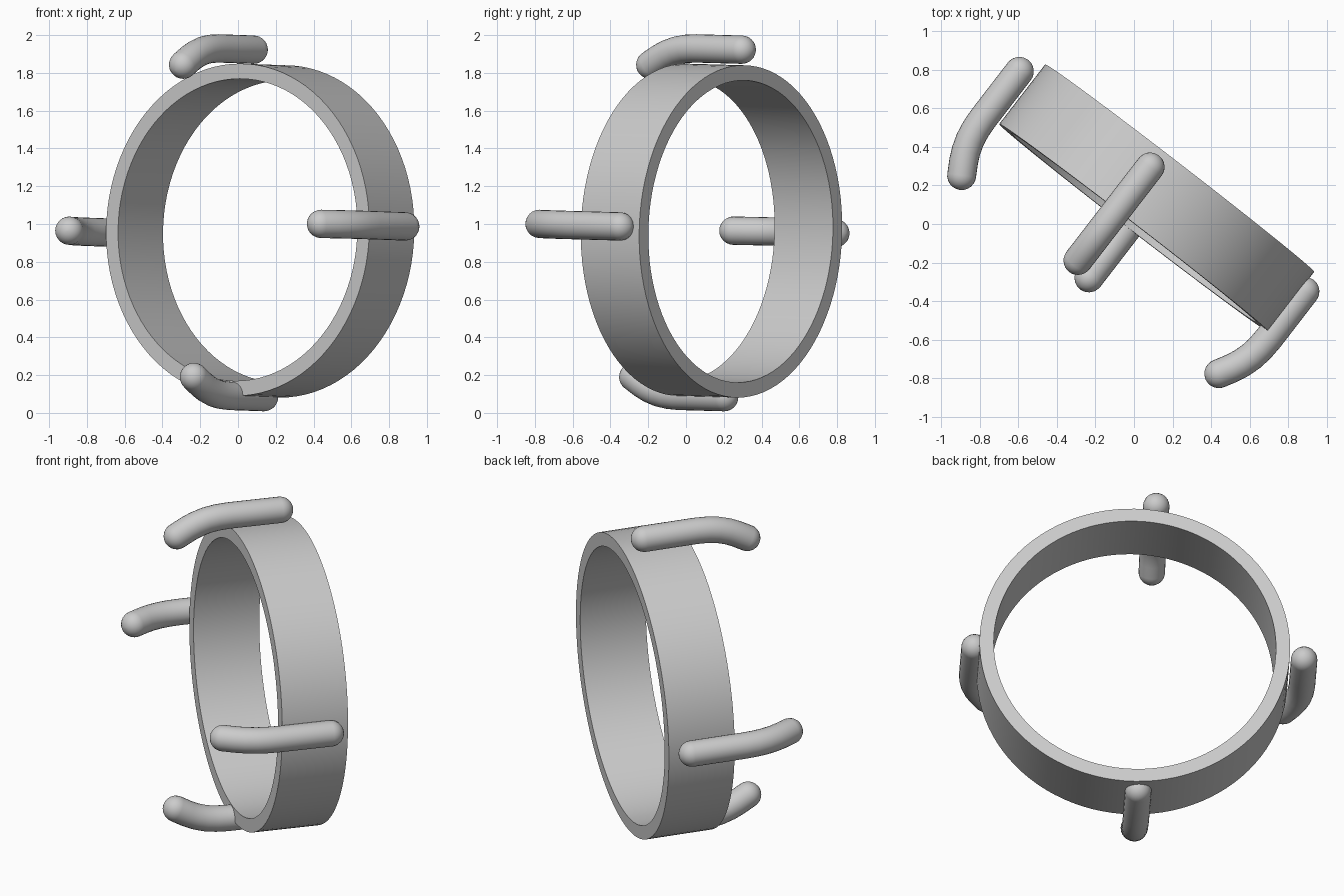
import bpy, bmesh
from math import sin, cos, pi
from mathutils import Vector, Matrix

if "Cube" in bpy.data.objects:
    bpy.data.objects.remove(bpy.data.objects["Cube"])

# Local frame: x across the ring, y along its axis (towards the back), z up
A = Vector((0.61, 0.79, -0.022)).normalized()
U = Vector((0.792, -0.61, 0)).normalized()
W = U.cross(A)
FRAME = Matrix.Translation((0.1175, 0.135, 0.965)) @ Matrix((U, A, W)).transposed().to_4x4()


def make(name, rings, close_loop):
    """Skin a list of vertex rings; either loop them or fan to the end rings."""
    bm = bmesh.new()
    vr = [[bm.verts.new(p) for p in r] for r in rings]
    n, k = len(vr), len(vr[0])
    for i in range(n if close_loop else n - 1):
        a, b = vr[i], vr[(i + 1) % n]
        for j in range(k):
            bm.faces.new((a[j], a[(j + 1) % k], b[(j + 1) % k], b[j]))
    if not close_loop:
        bm.faces.new(vr[0])
        bm.faces.new(vr[-1])
    bmesh.ops.recalc_face_normals(bm, faces=bm.faces)
    me = bpy.data.meshes.new(name)
    bm.to_mesh(me)
    bm.free()
    ob = bpy.data.objects.new(name, me)
    bpy.context.collection.objects.link(ob)
    ob.matrix_world = FRAME
    bpy.context.view_layer.objects.active = ob
    bpy.ops.object.select_all(action='DESELECT')
    ob.select_set(True)
    bpy.ops.object.shade_smooth_by_angle(angle=0.6)


# Ring band: rectangular section revolved about the local y axis
section = [(0.80, -0.195), (0.88, -0.195), (0.88, 0.195), (0.80, 0.195)]
make("ring_band", [[Vector((r * cos(t), y, r * sin(t))) for r, y in section]
                   for t in (2 * pi * i / 96 for i in range(96))], True)

# Prong path: (along axis, outward offset), bending inwards at the front
PATH = [(0.085, 0), (-0.12, 0), (-0.22, 0), (-0.29, -0.004), (-0.35, -0.014),
        (-0.41, -0.033), (-0.46, -0.056), (-0.525, -0.093)]
R, SIDES, CAP = 0.075, 24, 6


def prong(name, x, z, out):
    out = Vector(out)
    side = out.cross(Vector((0, 1, 0)))
    base = Vector((x, 0, z))
    pts = [base + Vector((0, y, 0)) + out * h for y, h in PATH]
    last = len(pts) - 1
    tan = [(pts[min(i + 1, last)] - pts[max(i - 1, 0)]).normalized() for i in range(last + 1)]
    stations = []
    # rounded back end, body, rounded tip
    angles = [pi / 2 * (i + 0.2) / CAP for i in range(CAP)]
    stations += [(pts[0] - tan[0] * R * cos(t), tan[0], R * sin(t)) for t in angles]
    stations += [(p, t, R) for p, t in zip(pts, tan)]
    stations += [(pts[-1] + tan[-1] * R * cos(t), tan[-1], R * sin(t)) for t in reversed(angles)]
    rings = []
    for p, t, r in stations:
        nrm = side.cross(t)
        rings.append([p + (side * cos(q) + nrm * sin(q)) * r
                      for q in (2 * pi * j / SIDES for j in range(SIDES))])
    make(name, rings, False)


# Four prongs around the band
prong("left_prong", -0.964, -0.012, (-1, 0, 0))
prong("right_prong", 0.904, 0.024, (1, 0, 0))
prong("top_prong", -0.125, 0.960, (0, 0, 1))
prong("bottom_prong", -0.025, -0.880, (0, 0, -1))
